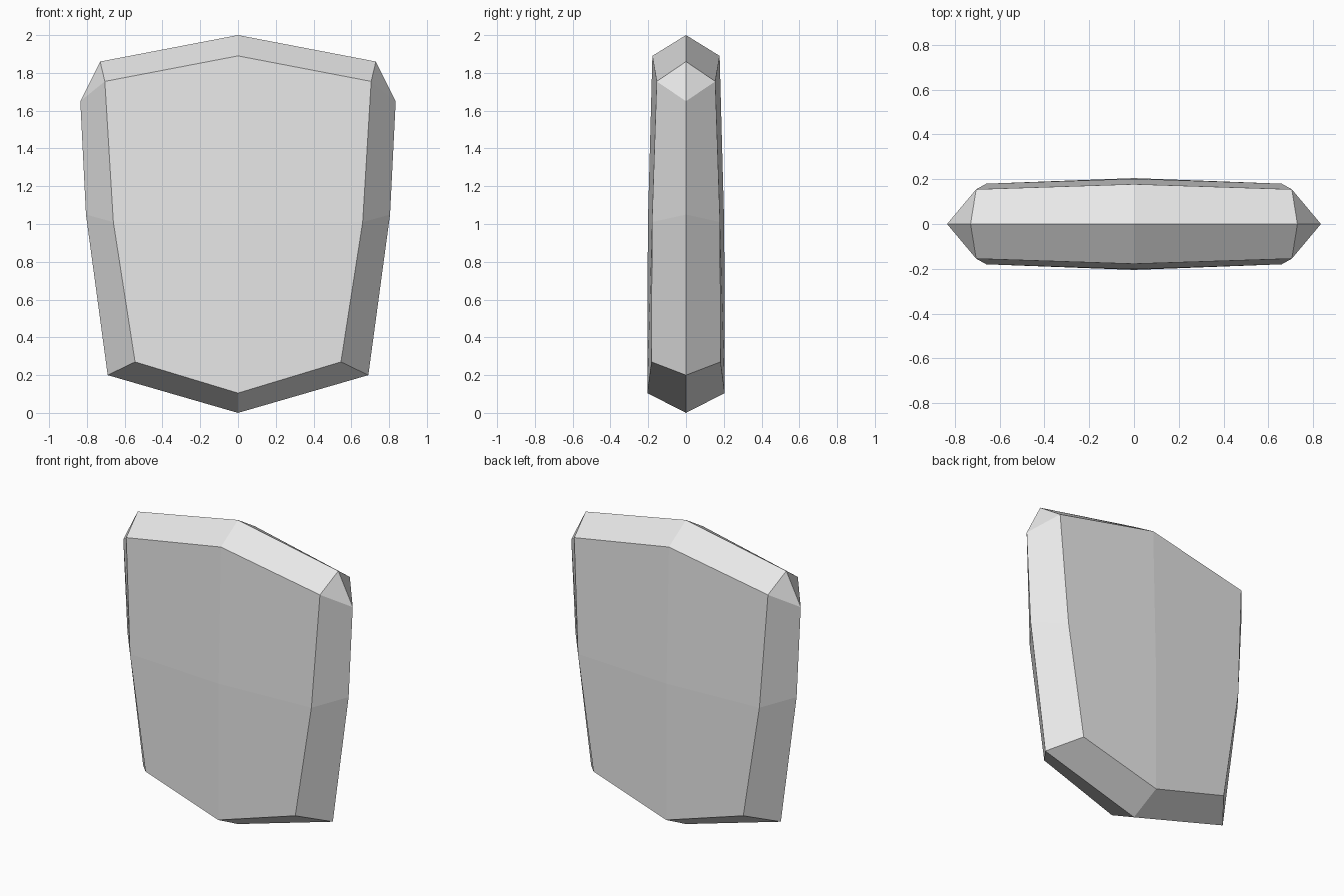
import bpy
import bmesh

cube = bpy.data.objects.get("Cube")
if cube:
    bpy.data.objects.remove(cube, do_unlink=True)

# Plain grey material
grey = bpy.data.materials.new("light_grey")
grey.use_nodes = True
colour = (0.8, 0.8, 0.8, 1)
grey.diffuse_color = colour
grey.node_tree.nodes["Principled BSDF"].inputs["Base Color"].default_value = colour

# Corners of one quarter: outer rim on the y = 0 plane, then the front panel
points = {
    "rim_top": (0, 0, 2.0),
    "rim_shoulder": (0.73, 0, 1.86),
    "rim_side": (0.835, 0, 1.65),
    "rim_mid": (0.805, 0, 1.05),
    "rim_low": (0.69, 0, 0.2),
    "rim_bottom": (0, 0, 0),
    "top": (0, -0.178, 1.89),
    "shoulder": (0.705, -0.155, 1.755),
    "mid": (0.66, -0.18, 1.01),
    "low": (0.545, -0.183, 0.27),
    "bottom": (0, -0.205, 0.105),
    "centre": (0, -0.202, 1.0),
}
faces = [
    # front panel
    ("centre", "mid", "shoulder", "top"),
    ("bottom", "low", "mid", "centre"),
    # bevelled border
    ("top", "shoulder", "rim_shoulder", "rim_top"),
    ("shoulder", "rim_side", "rim_shoulder"),
    ("mid", "rim_mid", "rim_side", "shoulder"),
    ("low", "rim_low", "rim_mid", "mid"),
    ("rim_bottom", "rim_low", "low", "bottom"),
]

bm = bmesh.new()
verts = {name: bm.verts.new(co) for name, co in points.items()}
for names in faces:
    bm.faces.new([verts[n] for n in names])
mesh = bpy.data.meshes.new("bevelled_slab")
bm.to_mesh(mesh)
bm.free()
mesh.materials.append(grey)

# Mirror the quarter to the other side and to the back
slab = bpy.data.objects.new("bevelled_slab", mesh)
bpy.context.collection.objects.link(slab)
mirror = slab.modifiers.new("Mirror", "MIRROR")
mirror.use_axis = (True, True, False)
mirror.use_clip = True
